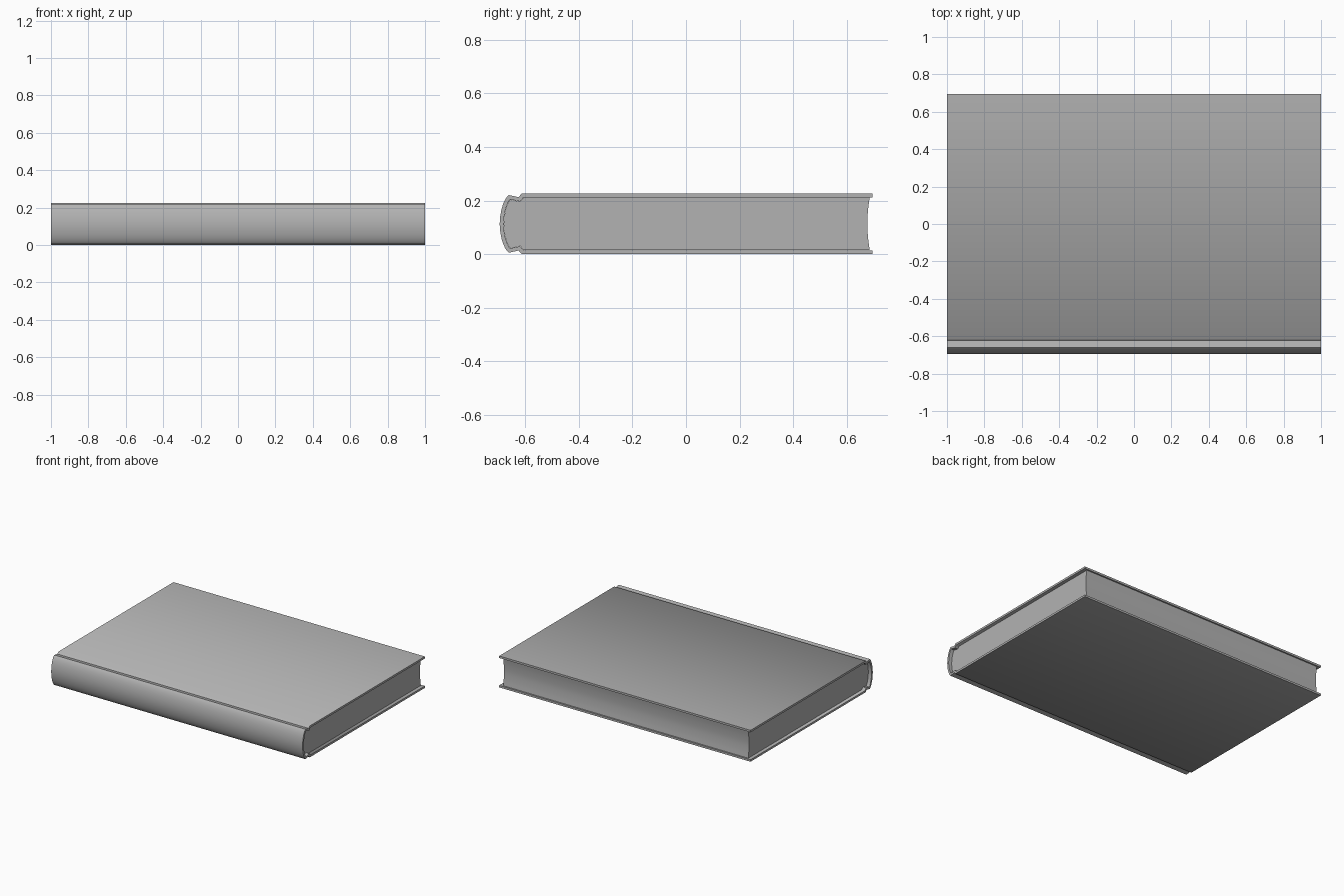
import bpy, bmesh
from mathutils import Vector

if "Cube" in bpy.data.objects:
    bpy.data.objects.remove(bpy.data.objects["Cube"])

H = 0.226      # overall thickness of the book
MID = H / 2
T = 0.0145     # board thickness

grey = bpy.data.materials.new("dark_grey")
grey.diffuse_color = (0.45, 0.45, 0.45, 1)
grey.use_nodes = True
grey.node_tree.nodes["Principled BSDF"].inputs["Base Color"].default_value = grey.diffuse_color


def spline(pts, n):
    """Catmull-Rom curve through the points."""
    p = [Vector(q) for q in pts]
    p = [2 * p[0] - p[1]] + p + [2 * p[-1] - p[-2]]
    out = []
    for a, b, c, d in zip(p, p[1:], p[2:], p[3:]):
        for i in range(n):
            t = i / n
            out.append(0.5 * (2 * b + (c - a) * t + (2 * a - 5 * b + 4 * c - d) * t * t
                              + (3 * b - a - 3 * c + d) * t ** 3))
    return out + [p[-2]]


def offset(line, d):
    """Move a polyline sideways by d with mitred corners."""
    out = []
    for i, p in enumerate(line):
        a = (p - line[i - 1]).normalized() if i else None
        b = (line[i + 1] - p).normalized() if i < len(line) - 1 else None
        a, b = a or b, b or a
        na, nb = Vector((-a.y, a.x)), Vector((-b.y, b.x))
        out.append(p + (na + nb) * d / (1 + na.dot(nb)))
    return out


def flipped(pts):
    """Mirror a profile about the mid height, in reverse order."""
    return [Vector((p[0], H - p[1])) for p in reversed(pts)]


def extrude(name, rim, half_len):
    """Extrude a closed (y, z) profile along x."""
    bm = bmesh.new()
    face = bm.faces.new([bm.verts.new((-half_len, p.x, p.y)) for p in rim])
    ext = bmesh.ops.extrude_face_region(bm, geom=[face])["geom"]
    bmesh.ops.translate(bm, vec=(2 * half_len, 0, 0),
                        verts=[v for v in ext if isinstance(v, bmesh.types.BMVert)])
    caps = [f for f in bm.faces if len(f.verts) > 4]
    bmesh.ops.recalc_face_normals(bm, faces=bm.faces)
    bmesh.ops.triangulate(bm, faces=caps)
    me = bpy.data.meshes.new(name)
    bm.to_mesh(me)
    bm.free()
    me.materials.append(grey)
    ob = bpy.data.objects.new(name, me)
    bpy.context.collection.objects.link(ob)
    bpy.context.view_layer.objects.active = ob
    ob.select_set(True)
    bpy.ops.object.shade_smooth_by_angle(angle=0.98)
    ob.select_set(False)


# Outer profile of the case: board, hinge groove, rounded spine
board = [Vector((0.695, H)), Vector((-0.613, H)), Vector((-0.624, 0.2125))]
curve = [(-0.661, 0.2205), (-0.674, 0.2045), (-0.688, 0.168)]
spine = spline(curve + [(-0.695, MID)] + flipped(curve), 2)
outer = board + spine + flipped(board)
inner = offset(outer, T)
extrude("cover", outer + inner[::-1], 1.0)

# Page block: follows the inside of the case, hollow fore edge
block = offset(outer, T + 0.0005)
block[0].x = block[-1].x = 0.685
fore = spline([(0.685, block[-1].y), (0.679, 0.06), (0.676, MID),
               (0.679, H - 0.06), (0.685, block[0].y)], 4)
extrude("page_block", block + fore[1:-1], 0.975)
